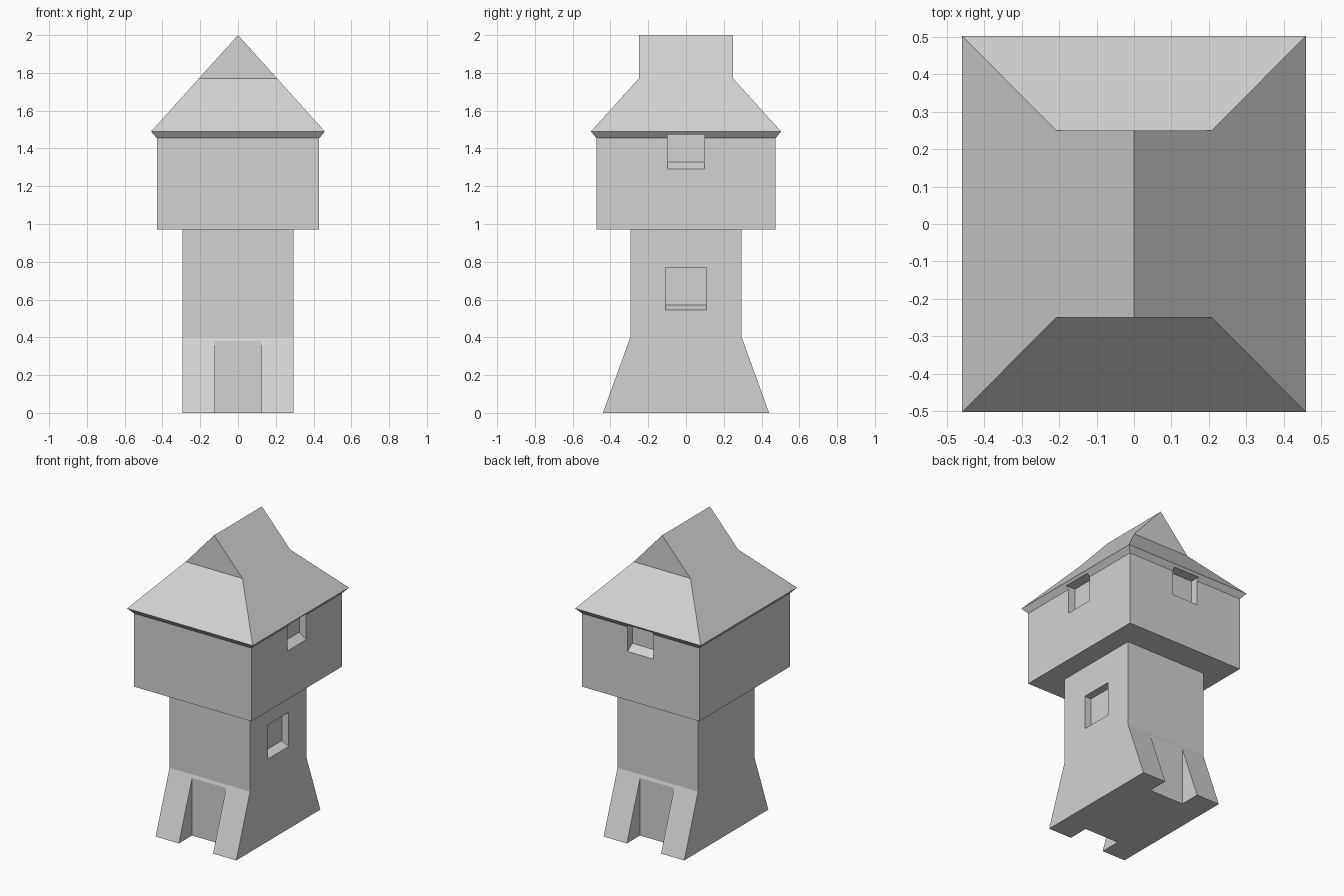
import bpy, bmesh, math
from mathutils import Matrix

if "Cube" in bpy.data.objects:
    bpy.data.objects.remove(bpy.data.objects["Cube"])

grey = bpy.data.materials.new("plain grey")
grey.diffuse_color = (0.65, 0.65, 0.65, 1)
grey.use_nodes = True
grey.node_tree.nodes["Principled BSDF"].inputs["Base Color"].default_value = grey.diffuse_color


def make_object(name, bm):
    bmesh.ops.recalc_face_normals(bm, faces=bm.faces)
    mesh = bpy.data.meshes.new(name)
    bm.to_mesh(mesh)
    bm.free()
    mesh.materials.append(grey)
    ob = bpy.data.objects.new(name, mesh)
    bpy.context.collection.objects.link(ob)
    return ob


def prism(name, profile, half_width, angle=0):
    """Profile of (x, z) points extruded along y, then turned about z."""
    bm = bmesh.new()
    a = [bm.verts.new((x, -half_width, z)) for x, z in profile]
    b = [bm.verts.new((x, half_width, z)) for x, z in profile]
    n = len(profile)
    bm.faces.new(a)
    bm.faces.new(b[::-1])
    for i in range(n):
        j = (i + 1) % n
        bm.faces.new((a[i], b[i], b[j], a[j]))
    bm.transform(Matrix.Rotation(angle, 4, 'Z'))
    return make_object(name, bm)


# Closed tower shell: stacked rectangles (half x, half y, z)
levels = [(.295, .44, 0), (.295, .295, .4), (.295, .295, .97),
          (.43, .475, .97), (.43, .475, 1.455), (.46, .503, 1.49),
          (.2075, .25, 1.77)]
bm = bmesh.new()
rings = [[bm.verts.new((sx * hx, sy * hy, z))
          for sx, sy in ((-1, -1), (1, -1), (1, 1), (-1, 1))]
         for hx, hy, z in levels]
bm.faces.new(rings[0][::-1])
for lo, hi in zip(rings, rings[1:]):
    for i in range(4):
        j = (i + 1) % 4
        bm.faces.new((lo[i], lo[j], hi[j], hi[i]))
# Upright gables and ridge
t = rings[-1]
front, back = bm.verts.new((0, -.25, 2)), bm.verts.new((0, .25, 2))
bm.faces.new((t[0], t[1], front))
bm.faces.new((t[2], t[3], back))
bm.faces.new((t[1], t[2], back, front))
bm.faces.new((t[3], t[0], front, back))
tower = make_object("tower_shell", bm)


# Cutters: sloped-sill windows and the notches between the feet
def window(name, wall, bottom, top, rise, half_width, angle=0):
    depth, out = .05, .1
    return prism(name, [(wall - depth, bottom + rise),
                        (wall + out, bottom - rise * out / depth),
                        (wall + out, top), (wall - depth, top)], half_width, angle)


notch = [(.302, -.1), (.6, -.1), (.6, .6), (.302, .6)]
cutters = [
    window("shaft_window_cutter", .295, .545, .77, .025, .108),
    window("right_room_window_cutter", .43, 1.292, 1.475, .035, .098),
    window("back_room_window_cutter", .475, 1.292, 1.475, .035, .095, math.pi / 2),
    prism("back_notch_cutter", notch, .125, math.pi / 2),
    prism("front_notch_cutter", notch, .125, -math.pi / 2),
]
for c in cutters:
    c.hide_render = True
    m = tower.modifiers.new(c.name, 'BOOLEAN')
    m.operation = 'DIFFERENCE'
    m.solver = 'EXACT'
    m.object = c
bpy.context.view_layer.update()
carved = bpy.data.meshes.new_from_object(
    tower.evaluated_get(bpy.context.evaluated_depsgraph_get()))
for ob in cutters + [tower]:
    bpy.data.objects.remove(ob)

# Split the carved shell by height into its named parts
for name, low, high in (("shaft", -1, .965), ("upper_room", .965, 1.489), ("roof", 1.489, 3)):
    bm = bmesh.new()
    bm.from_mesh(carved)
    drop = [f for f in bm.faces if not low <= f.calc_center_median().z < high]
    bmesh.ops.delete(bm, geom=drop, context='FACES')
    mesh = bpy.data.meshes.new(name)
    bm.to_mesh(mesh)
    bm.free()
    mesh.materials.clear()
    mesh.materials.append(grey)
    for p in mesh.polygons:
        p.material_index = 0
    bpy.context.collection.objects.link(bpy.data.objects.new(name, mesh))
